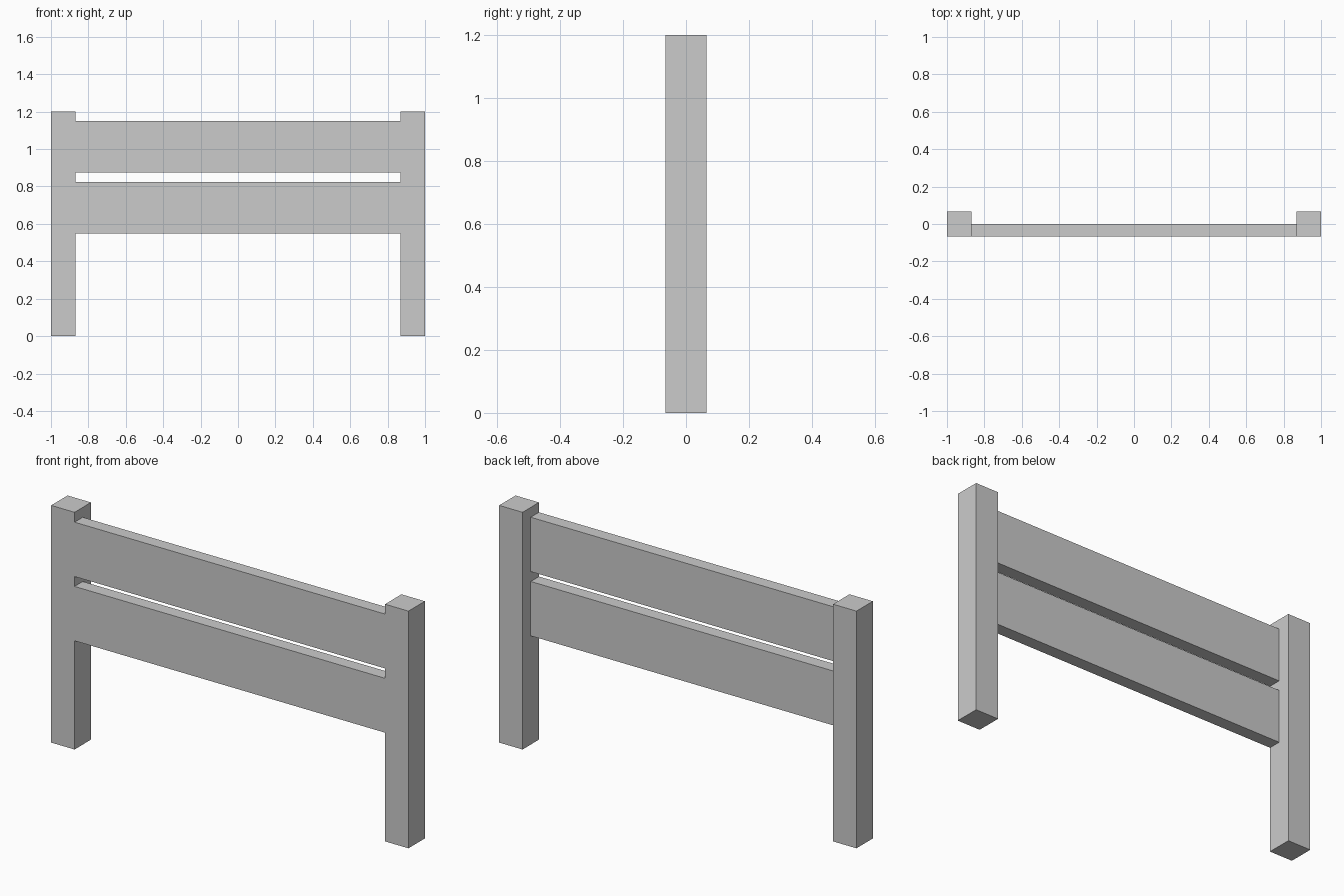
import bpy

if "Cube" in bpy.data.objects:
    bpy.data.objects.remove(bpy.data.objects["Cube"])

POST = 0.131    # square post size
HEIGHT = 1.2
PLANK_H = 0.275


def box(name, lo, hi):
    bpy.ops.mesh.primitive_cube_add(
        size=1, location=[(a + b) / 2 for a, b in zip(lo, hi)])
    ob = bpy.context.object
    ob.name = name
    ob.scale = [b - a for a, b in zip(lo, hi)]
    bpy.ops.object.transform_apply(location=True, rotation=False, scale=True)
    return ob


h = POST / 2

# Left post, mirrored to the right side
frame = box("headboard_frame", (-1, -h, 0), (-1 + POST, h, HEIGHT))
mirror = frame.modifiers.new("mirror_post", 'MIRROR')
mirror.use_axis[0] = True

# Two planks, flush with the front of the posts and fused into them
for name, z in (("lower_plank", 0.55), ("upper_plank", 0.875)):
    plank = box(name, (-1 + h, -h, z), (1 - h, 0, z + PLANK_H))
    plank.hide_render = True
    plank.hide_viewport = True
    union = frame.modifiers.new("fuse_" + name, 'BOOLEAN')
    union.operation = 'UNION'
    union.solver = 'EXACT'
    union.object = plank
